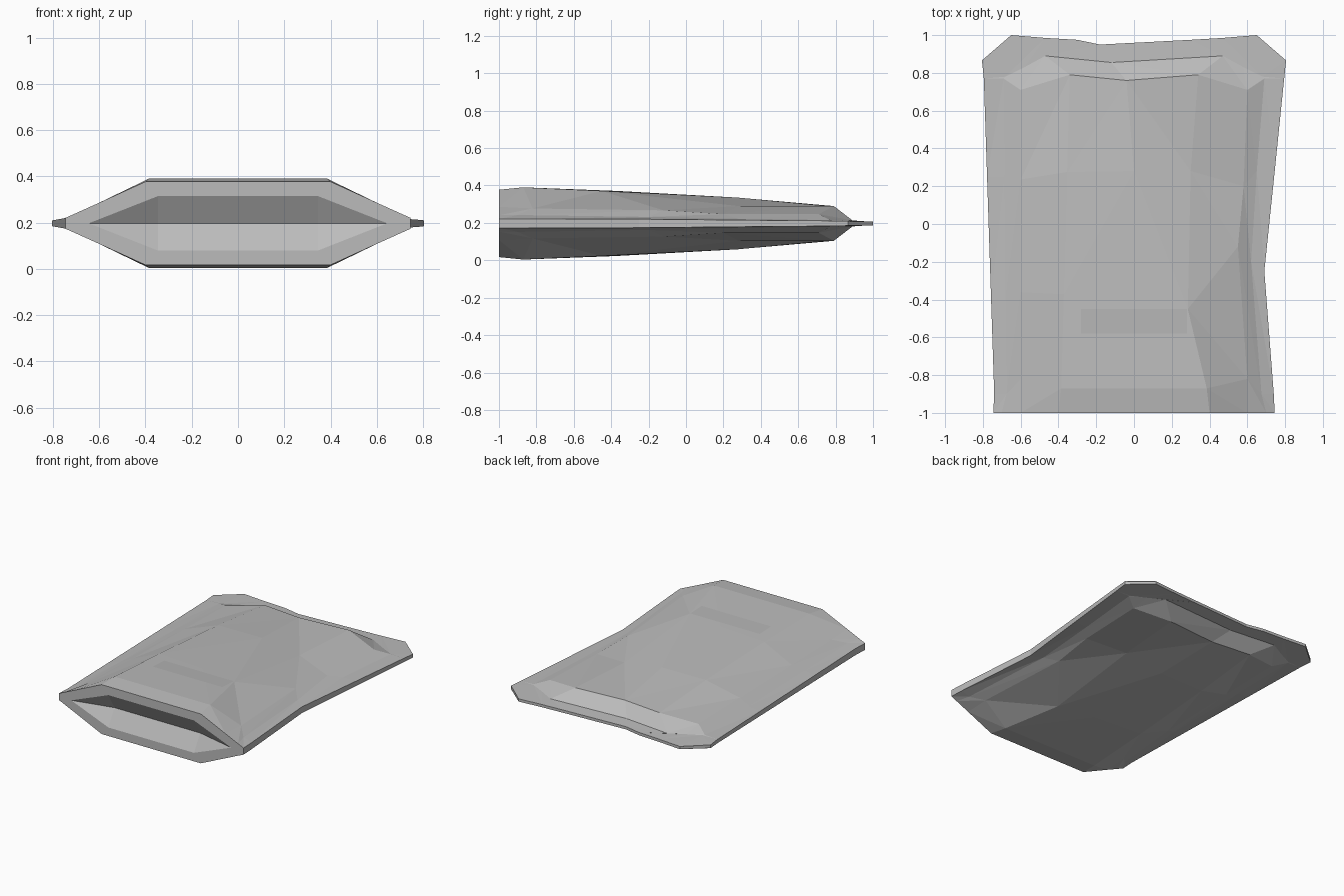
import bpy
import bmesh
from mathutils import Vector

default_cube = bpy.data.objects.get("Cube")
if default_cube:
    bpy.data.objects.remove(default_cube, do_unlink=True)

MID_Z = 0.197


def make_material(name, value):
    mat = bpy.data.materials.new(name)
    mat.use_nodes = True
    colour = (value, value, value, 1)
    mat.diffuse_color = colour
    mat.node_tree.nodes["Principled BSDF"].inputs["Base Color"].default_value = colour
    return mat


def make_object(name, bm, mat):
    mesh = bpy.data.meshes.new(name)
    bm.to_mesh(mesh)
    bm.free()
    mesh.materials.append(mat)
    obj = bpy.data.objects.new(name, mesh)
    bpy.context.collection.objects.link(obj)
    return obj


def mouth_row(depth, height):
    """Cross row of the recessed mouth, from the outer edge to the middle."""
    row = []
    for x in (.645, .57, .5, .345, 0):
        rise = min(1, (.645 - x) / .3)
        row.append((x, -1 + depth * rise, height * rise))
    return row


# Rows run front to back; each goes edge, seam, shoulder, ridge, middle
# as (x, y, height above the middle plane) on the pinched side.
mouth = [mouth_row(.07, 0), mouth_row(0, .118)]
rim = [(.745, -1, .024), (.7, -1, .044), (.6, -1, .089), (.4, -1, .18), (0, -1, .18)]
front = [(.74, -.9, .024), (.675, -.9, .045), (.6, -.82, .08), (.385, -.87, .193), (0, -.87, .193)]
pinch = [(.69, -.25, .023), (.62, -.2, .035), (.55, -.12, .07), (.285, -.45, .174), (0, -.4, .174)]
fold = [(.745, .28, .018), (.65, .28, .025), (.58, .2, .05), (.3, .28, .093), (0, .28, .138)]
back = [(.795, .77, .014), (.69, .77, .018), (.6, .71, .05), (.34, .79, .093), (-.04, .76, .093)]
seal = [(.805, .866, .012), (.68, .78, .016), (.58, .83, .016), (.47, .89, .016), (-.12, .855, .016)]
end = [(.725, .933, .01), (.65, 1, .01), (.47, .985, .01), (.3, .975, .01), (-.18, .95, .01)]


def straight_row(t, middle):
    """Row of the unpinched side, interpolated between front and back."""
    row = [Vector(a).lerp(Vector(b), t) for a, b in zip(front[:4], back[:4])]
    row[3].z = middle[2]
    return row


right_rows = mouth + [rim, front, pinch, fold, back, seal, end]
left_rows = mouth + [rim, front, straight_row(.3, pinch[4]),
                     straight_row(.69, fold[4]), back, seal, end]

# Pouch shell
bm = bmesh.new()


def build_sheet(sign):
    """One side of the pouch, triangulated outward from the middle."""
    grid = []
    for left, right in zip(left_rows, right_rows):
        pts = [(-x, y, h) for x, y, h in left[:4]] + list(reversed(right))
        grid.append([bm.verts.new((x, y, MID_Z + sign * h)) for x, y, h in pts])
    for near, far in zip(grid, grid[1:]):
        for c in range(8):
            a, b, d, e = near[c], near[c + 1], far[c + 1], far[c]
            tris = ((a, b, e), (b, d, e)) if c >= 4 else ((a, b, d), (a, d, e))
            for tri in tris:
                bm.faces.new(tri)
    return grid


top, bottom = build_sheet(1), build_sheet(-1)


def outline(grid):
    """Open border from the left mouth corner, round the back, to the right."""
    return [r[0] for r in grid[1:]] + grid[-1][1:-1] + [r[-1] for r in reversed(grid[1:])]


upper, lower = outline(top), outline(bottom)
for i in range(len(upper) - 1):
    bm.faces.new((upper[i], upper[i + 1], lower[i + 1], lower[i]))
bmesh.ops.remove_doubles(bm, verts=bm.verts[:], dist=.0005)
bmesh.ops.recalc_face_normals(bm, faces=bm.faces[:])
make_object("pouch", bm, make_material("pale grey", .5))

# Thin panel lying on the upper face
bm = bmesh.new()
corners = [(-.28, -.58, .183), (.28, -.58, .183), (.28, -.45, .177), (-.28, -.45, .177)]
bm.faces.new([bm.verts.new((x, y, MID_Z + h)) for x, y, h in corners])
bmesh.ops.recalc_face_normals(bm, faces=bm.faces[:])
for face in bm.faces:
    if face.normal.z < 0:
        face.normal_flip()
make_object("front_panel", bm, make_material("soft grey", .46))
